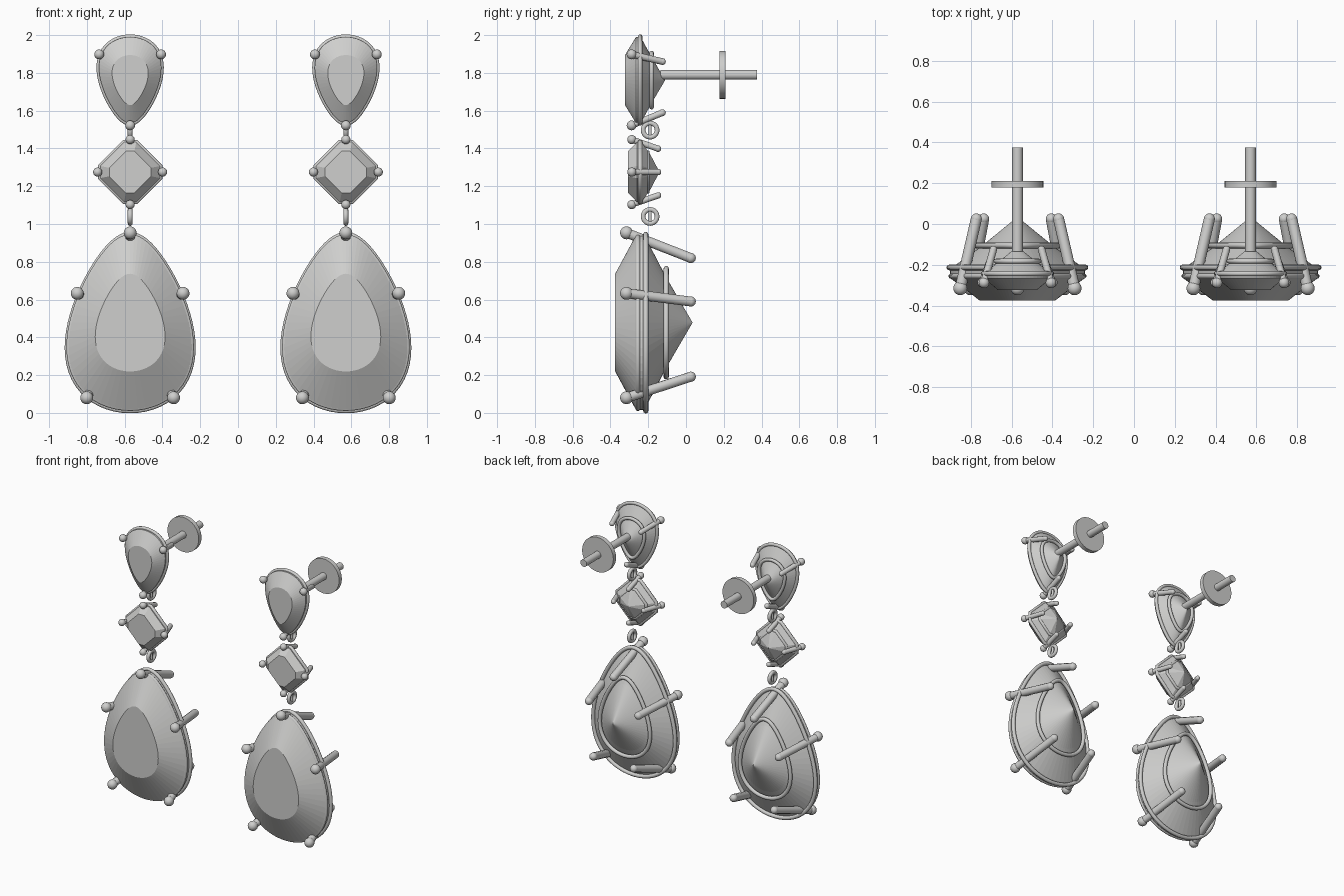
import bpy, bmesh, math
from mathutils import Vector

if "Cube" in bpy.data.objects:
    bpy.data.objects.remove(bpy.data.objects["Cube"])

silver = bpy.data.materials.new("silver grey")
silver.diffuse_color = (0.62, 0.62, 0.61, 1)
silver.use_nodes = True
silver.node_tree.nodes["Principled BSDF"].inputs["Base Color"].default_value = silver.diffuse_color


def finish(bm, name, smooth=None):
    me = bpy.data.meshes.new(name)
    bmesh.ops.recalc_face_normals(bm, faces=bm.faces)
    bm.to_mesh(me)
    bm.free()
    me.materials.append(silver)
    ob = bpy.data.objects.new(name, me)
    bpy.context.collection.objects.link(ob)
    if smooth:
        bpy.ops.object.select_all(action='DESELECT')
        ob.select_set(True)
        bpy.context.view_layer.objects.active = ob
        bpy.ops.object.shade_smooth_by_angle(angle=math.radians(smooth))
    return ob


def pear(w, h, flip=1, n=64):
    """Egg outline with the narrow end up (flip=-1: narrow end down)."""
    pts = []
    for i in range(n):
        t = 2 * math.pi * i / n
        pts.append((w * math.sin(t) * (1 - 0.34 * math.cos(t)), flip * h * math.cos(t)))
    return pts


def cut_square(r, k):
    """Square standing on its corner, with the corners cut off."""
    return [(k, r), (r, k), (r, -k), (k, -r), (-k, -r), (-r, -k), (-r, k), (-k, r)]


def stone(name, outline, cx, cz, profile, culet):
    """Faceted gem: scaled copies of the outline, flat table, pointed back."""
    bm = bmesh.new()
    rings = [[bm.verts.new((cx + x * s, y, cz + z * s)) for x, z in outline] for y, s in profile]
    n = len(outline)
    for a, b in zip(rings, rings[1:]):
        for i in range(n):
            bm.faces.new((a[i], a[(i + 1) % n], b[(i + 1) % n], b[i]))
    bm.faces.new(rings[0])
    tip = bm.verts.new((cx, culet, cz))
    for i in range(n):
        bm.faces.new((rings[-1][i], rings[-1][(i + 1) % n], tip))
    finish(bm, name)


def wire(name, pts, radius, cyclic=True):
    """Round wire through the given points."""
    cu = bpy.data.curves.new(name, 'CURVE')
    cu.dimensions = '3D'
    cu.bevel_depth = radius
    cu.bevel_resolution = 3
    cu.use_fill_caps = True
    sp = cu.splines.new('POLY')
    sp.points.add(len(pts) - 1)
    for p, co in zip(sp.points, pts):
        p.co = (*co, 1)
    sp.use_cyclic_u = cyclic
    cu.materials.append(silver)
    bpy.context.collection.objects.link(bpy.data.objects.new(name, cu))


def rim(name, outline, cx, cz, y, s, radius):
    wire(name, [(cx + x * s, y, cz + z * s) for x, z in outline], radius)


def ball(name, co, r):
    bm = bmesh.new()
    bmesh.ops.create_uvsphere(bm, u_segments=20, v_segments=12, radius=r)
    bmesh.ops.translate(bm, vec=co, verts=bm.verts)
    finish(bm, name, 60)


def prongs(name, spots, cx, cz, y0, y1, r_ball, r_rod):
    """Claws: ball on the front, rod leaning inwards to the back."""
    for i, (x, z) in enumerate(spots):
        a = Vector((cx + x, y0, cz + z))
        b = Vector((cx + 0.72 * x, y1, cz + 0.72 * z))
        wire(f"{name}_prong_{i}", [a, b], r_rod, False)
        ball(f"{name}_prong_tip_{i}", a, r_ball)
        ball(f"{name}_prong_end_{i}", b, r_rod)


def cylinder(name, cx, cz, y0, y1, r):
    wire_bm = bmesh.new()
    bmesh.ops.create_cone(wire_bm, cap_ends=True, segments=40, radius1=r, radius2=r, depth=y1 - y0)
    for v in wire_bm.verts:
        x, y, z = v.co
        v.co = (cx + x, (y0 + y1) / 2 + z, cz + y)
    finish(wire_bm, name, 40)


def link(name, cx, cz):
    """Small jump ring seen edge-on from the front, with a pin across it."""
    pts = []
    for i in range(28):
        t = 2 * math.pi * i / 28
        pts.append((cx, -0.19 + 0.037 * math.cos(t), cz + 0.037 * math.sin(t)))
    wire(name, pts, 0.013)
    wire(name + "_pin", [(cx, -0.19, cz - 0.035), (cx, -0.19, cz + 0.035)], 0.009, False)


big = pear(0.314, 0.462)
small = pear(0.157, 0.228, -1)
square = cut_square(0.158, 0.032)

for side, cx in (("left", -0.571), ("right", 0.571)):
    # large drop stone with its setting
    cz = 0.478
    stone(f"{side}_drop_stone", big, cx, cz,
          [(-0.375, 0.56), (-0.265, 1.0), (-0.22, 1.0), (-0.105, 0.52)], 0.035)
    rim(f"{side}_drop_front_rim", big, cx, cz, -0.255, 0.985, 0.013)
    rim(f"{side}_drop_rim", big, cx, cz, -0.213, 1.01, 0.014)
    rim(f"{side}_drop_basket", big, cx, cz, -0.105, 0.62, 0.014)
    prongs(f"{side}_drop", [(0, 0.475), (0.28, 0.155), (-0.28, 0.155), (0.23, -0.398), (-0.23, -0.398)],
           cx, cz, -0.315, 0.025, 0.034, 0.027)

    # square middle stone with its setting
    cz = 1.275
    stone(f"{side}_square_stone", square, cx, cz,
          [(-0.307, 0.7), (-0.26, 1.0), (-0.235, 1.0), (-0.19, 0.6)], -0.14)
    rim(f"{side}_square_rim", square, cx, cz, -0.243, 1.01, 0.012)
    rim(f"{side}_square_basket", square, cx, cz, -0.203, 0.66, 0.011)
    prongs(f"{side}_square", [(0, 0.172), (0.172, 0), (0, -0.172), (-0.172, 0)],
           cx, cz, -0.287, -0.148, 0.024, 0.017)

    # small top stone with its setting
    cz = 1.762
    stone(f"{side}_top_stone", small, cx, cz,
          [(-0.323, 0.58), (-0.265, 1.0), (-0.24, 1.0), (-0.18, 0.52)], -0.11)
    rim(f"{side}_top_rim", small, cx, cz, -0.243, 1.01, 0.012)
    rim(f"{side}_top_basket", small, cx, cz, -0.182, 0.63, 0.012)
    prongs(f"{side}_top", [(0.164, 0.136), (-0.164, 0.136), (0, -0.24)],
           cx, cz, -0.288, -0.125, 0.026, 0.018)

    # ear post and round back plate
    cylinder(f"{side}_ear_post", cx, 1.79, -0.135, 0.375, 0.026)
    cylinder(f"{side}_back_plate", cx, 1.79, 0.178, 0.21, 0.127)

    # connecting links
    link(f"{side}_upper_link", cx, 1.497)
    link(f"{side}_lower_link", cx, 1.04)
